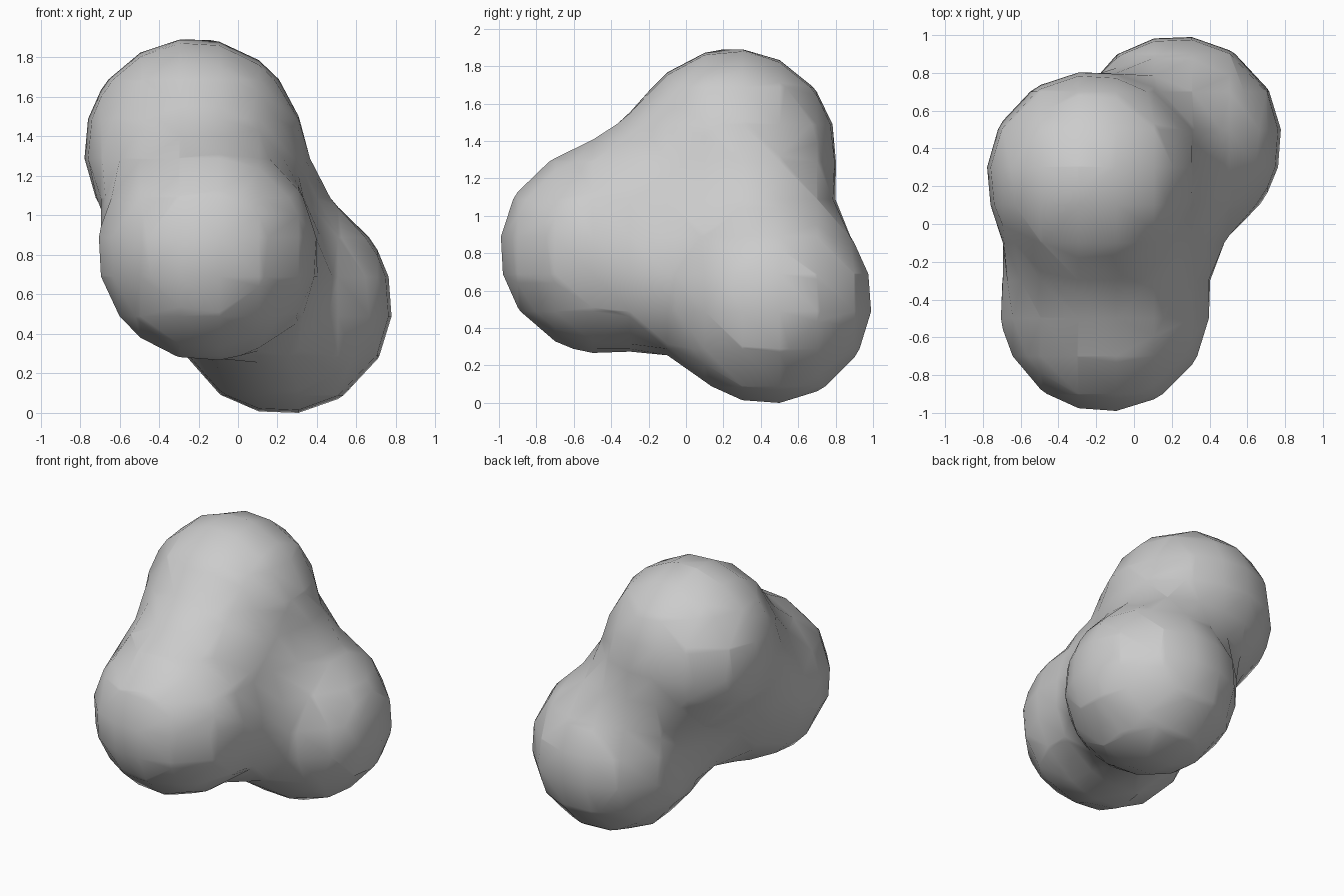
import bpy

if "Cube" in bpy.data.objects:
    bpy.data.objects.remove(bpy.data.objects["Cube"])

# Three equal metaballs that melt together: upper, front and lower rear lobes
LOBES = [(-0.23, 0.25, 1.35), (-0.16, -0.44, 0.83), (0.22, 0.44, 0.56)]
FIELD_RADIUS = 0.97

meta = bpy.data.metaballs.new("blob_field")
meta.resolution = meta.render_resolution = 0.2
meta.threshold = 0.6
for centre in LOBES:
    lobe = meta.elements.new(type='BALL')
    lobe.co = centre
    lobe.radius = FIELD_RADIUS
    lobe.stiffness = 2.0

field = bpy.data.objects.new("blob_field", meta)
bpy.context.collection.objects.link(field)
bpy.context.view_layer.update()

# Freeze the field into one smooth mesh
depsgraph = bpy.context.evaluated_depsgraph_get()
mesh = bpy.data.meshes.new_from_object(field.evaluated_get(depsgraph))
bpy.data.objects.remove(field)
blob = bpy.data.objects.new("three_lobed_blob", mesh)
bpy.context.collection.objects.link(blob)

# Rest it on the ground and centre it
for axis in range(3):
    values = [v.co[axis] for v in mesh.vertices]
    low, high = min(values), max(values)
    print("axis", axis, low, high)
    shift = low if axis == 2 else (low + high) / 2
    for v in mesh.vertices:
        v.co[axis] -= shift
for poly in mesh.polygons:
    poly.use_smooth = True
print("verts", len(mesh.vertices))
